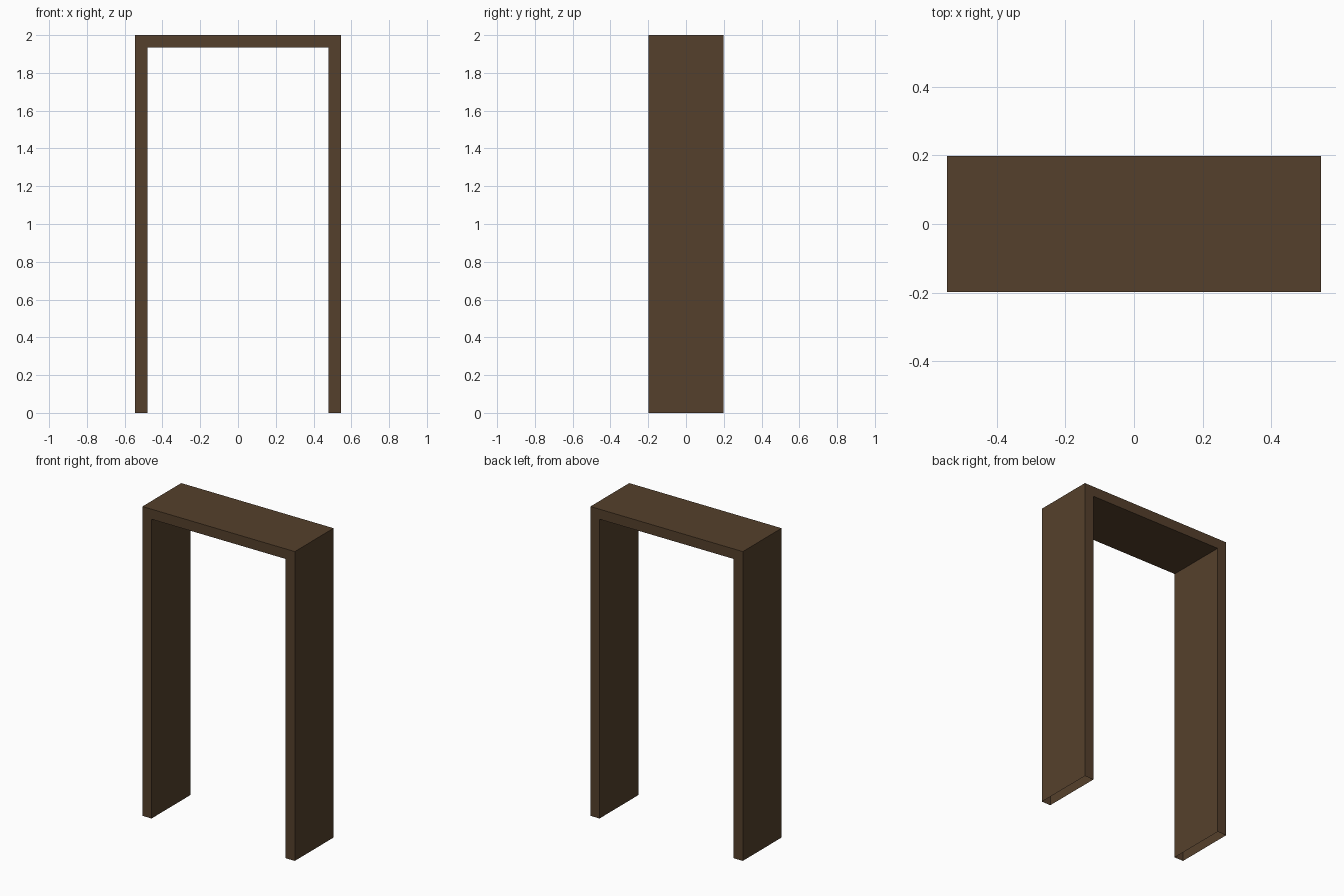
import bpy
import bmesh
from mathutils import Vector

cube = bpy.data.objects.get("Cube")
if cube:
    bpy.data.objects.remove(cube, do_unlink=True)

HALF_WIDTH, HALF_DEPTH, HEIGHT, THICKNESS = 0.545, 0.198, 2.0, 0.065

# Dark brown wood
wood = bpy.data.materials.new("dark_brown_wood")
wood.use_nodes = True
colour = (0.091, 0.051, 0.025, 1.0)
wood.diffuse_color = colour
bsdf = next(n for n in wood.node_tree.nodes if n.type == "BSDF_PRINCIPLED")
bsdf.inputs["Base Color"].default_value = colour

# Door frame outline: right half, then its mirror image
inner = HALF_WIDTH - THICKNESS
half = [(inner, HEIGHT - THICKNESS), (inner, 0), (HALF_WIDTH, 0), (HALF_WIDTH, HEIGHT)]
outline = half + [(-x, z) for x, z in reversed(half)]

# Extrude the outline front to back
bm = bmesh.new()
front = bm.faces.new([bm.verts.new((x, -HALF_DEPTH, z)) for x, z in outline])
result = bmesh.ops.extrude_face_region(bm, geom=[front], use_keep_orig=True)
back_verts = [g for g in result["geom"] if isinstance(g, bmesh.types.BMVert)]
bmesh.ops.translate(bm, verts=back_verts, vec=Vector((0, 2 * HALF_DEPTH, 0)))
bmesh.ops.recalc_face_normals(bm, faces=bm.faces)

# The hollow posts are open where they meet the floor
feet = [f for f in bm.faces if all(v.co.z < 0.001 for v in f.verts)]
bmesh.ops.delete(bm, geom=feet, context="FACES_ONLY")

mesh = bpy.data.meshes.new("door_frame")
bm.to_mesh(mesh)
bm.free()
mesh.materials.append(wood)
frame = bpy.data.objects.new("door_frame", mesh)
bpy.context.collection.objects.link(frame)
